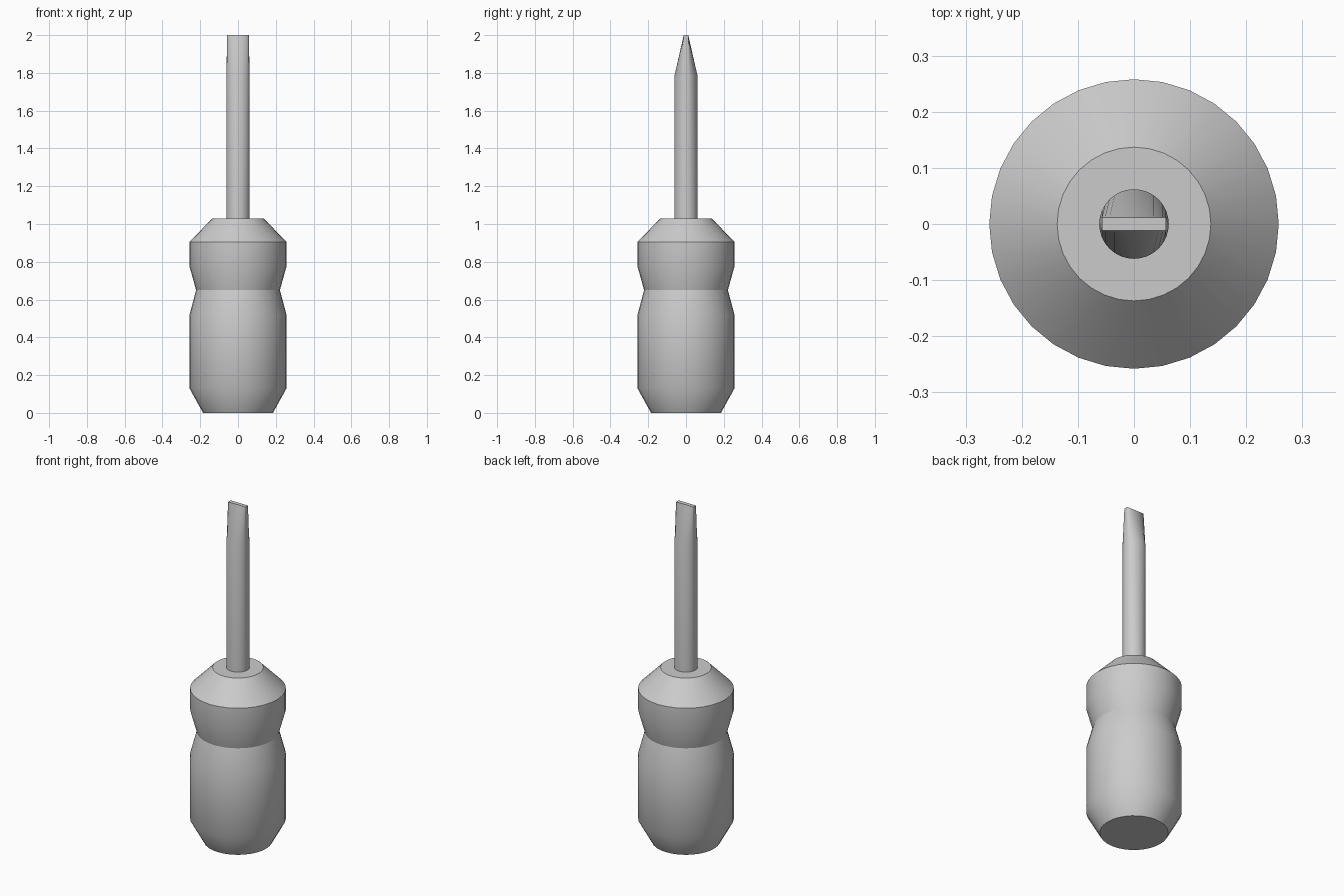
import bpy, bmesh, math

cube = bpy.data.objects.get("Cube")
if cube:
    bpy.data.objects.remove(cube, do_unlink=True)

SIDES = 32

grey = bpy.data.materials.new("plain grey")
grey.use_nodes = True
colour = (0.6, 0.6, 0.6, 1)
grey.diffuse_color = colour
grey.node_tree.nodes["Principled BSDF"].inputs["Base Color"].default_value = colour


def circle(radius, z):
    """Ring of points around the z axis."""
    steps = [2 * math.pi * i / SIDES for i in range(SIDES)]
    return [(radius * math.cos(a), radius * math.sin(a), z) for a in steps]


def clamp(value, limit):
    return max(-limit, min(limit, value))


def loft(name, rings):
    """Skin a stack of rings and cap both ends."""
    bm = bmesh.new()
    loops = [[bm.verts.new(p) for p in ring] for ring in rings]
    for low, high in zip(loops, loops[1:]):
        for i in range(SIDES):
            j = (i + 1) % SIDES
            bm.faces.new((low[i], low[j], high[j], high[i]))
    bm.faces.new(loops[0][::-1])
    bm.faces.new(loops[-1])
    mesh = bpy.data.meshes.new(name)
    bm.to_mesh(mesh)
    bm.free()
    mesh.materials.append(grey)
    obj = bpy.data.objects.new(name, mesh)
    bpy.context.collection.objects.link(obj)
    bpy.ops.object.select_all(action='DESELECT')
    obj.select_set(True)
    bpy.context.view_layer.objects.active = obj
    bpy.ops.object.shade_smooth_by_angle(angle=math.radians(30))
    return obj


# Handle: tapered butt, waisted grip and conical shoulder
handle_profile = [(0.185, 0), (0.258, 0.132), (0.258, 0.515), (0.222, 0.65),
                  (0.258, 0.78), (0.258, 0.905), (0.137, 1.028)]
loft("handle", [circle(r, z) for r, z in handle_profile])

# Shaft: round rod whose end is squeezed into a flat blade
blade_end = [(clamp(x, 0.057), clamp(y, 0.012), z) for x, y, z in circle(0.062, 2.0)]
loft("shaft", [circle(0.062, 1.0), circle(0.062, 1.78), blade_end])
